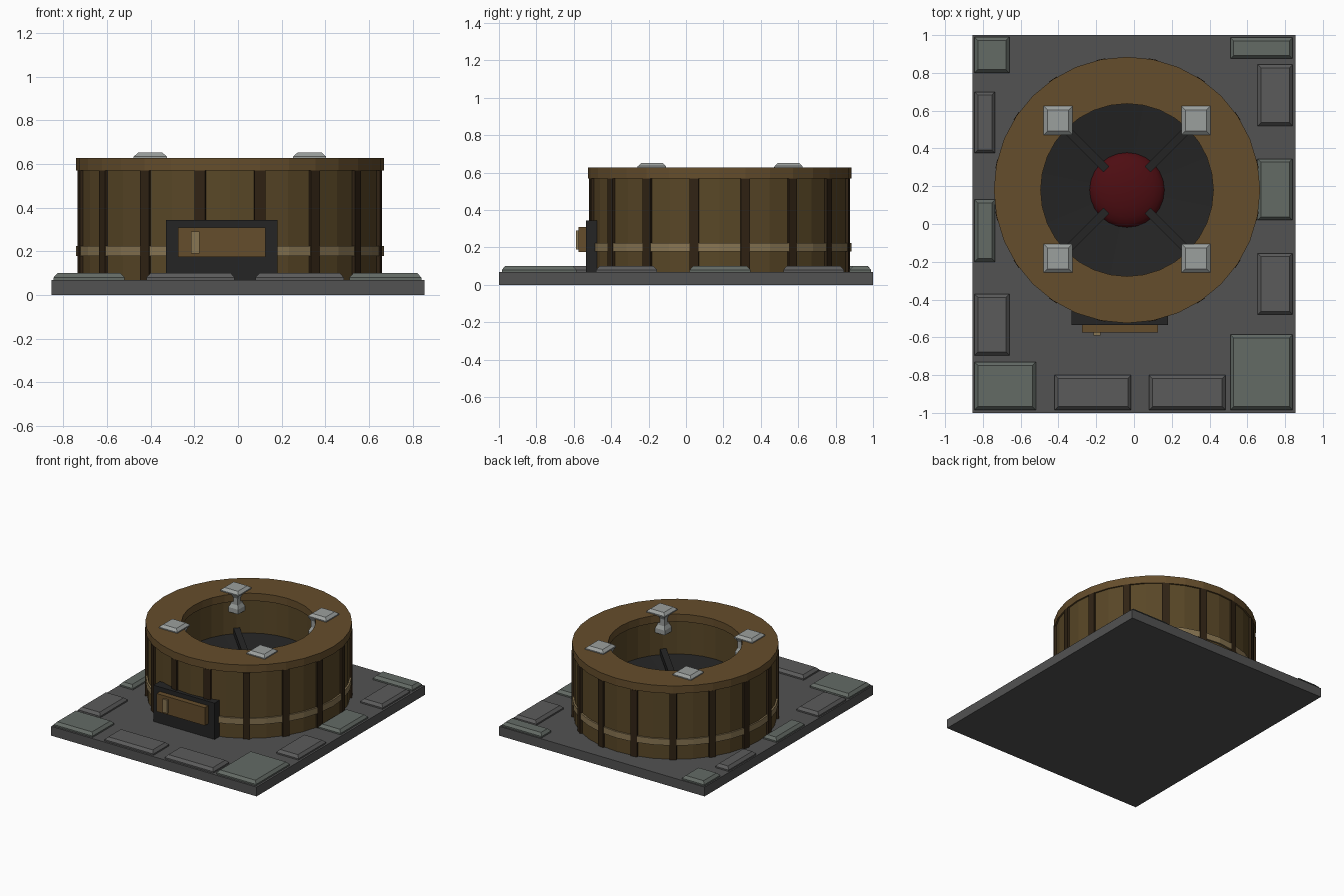
import bpy, bmesh, math
from mathutils import Vector, Matrix

if "Cube" in bpy.data.objects:
    bpy.data.objects.remove(bpy.data.objects["Cube"])

CX, CY = -0.037, 0.18      # centre of the round pit
SEG = 32


def mat(name, r, g, b):
    m = bpy.data.materials.new(name)
    m.diffuse_color = (r, g, b, 1)
    m.use_nodes = True
    m.node_tree.nodes["Principled BSDF"].inputs["Base Color"].default_value = m.diffuse_color
    return m


STONE = mat("stone", .085, .085, .085)
TILE = mat("tile_grey", .105, .105, .105)
MOSS = mat("tile_green", .125, .145, .13)
BRONZE = mat("bronze", .13, .075, .025)
WALL = mat("wall_bronze", .10, .063, .02)
RIB = mat("dark_bronze", .03, .017, .007)
BRASS = mat("brass", .25, .18, .085)
IRON = mat("iron", .018, .018, .018)
RED = mat("ember_red", .075, .004, .006)
STEEL = mat("steel", .33, .35, .34)


def finish(name, bm, m):
    bmesh.ops.recalc_face_normals(bm, faces=bm.faces)
    me = bpy.data.meshes.new(name)
    bm.to_mesh(me)
    bm.free()
    me.materials.append(m)
    ob = bpy.data.objects.new(name, me)
    bpy.context.collection.objects.link(ob)
    return ob


def loft(name, sections, m):
    """Stack of rectangles (x0, x1, y0, y1, z), capped at both ends."""
    bm = bmesh.new()
    rings = [[bm.verts.new(p) for p in ((a, c, z), (b, c, z), (b, d, z), (a, d, z))]
             for a, b, c, d, z in sections]
    for lo, hi in zip(rings, rings[1:]):
        for i in range(4):
            j = (i + 1) % 4
            bm.faces.new((lo[i], lo[j], hi[j], hi[i]))
    bm.faces.new(rings[0])
    bm.faces.new(rings[-1])
    return finish(name, bm, m)


def box(name, x0, x1, y0, y1, z0, z1, m):
    return loft(name, [(x0, x1, y0, y1, z0), (x0, x1, y0, y1, z1)], m)


def slab(name, x0, x1, y0, y1, z0, z1, m, inset=.018):
    """Block with a chamfered top edge."""
    return loft(name, [(x0, x1, y0, y1, z0), (x0, x1, y0, y1, z0 + (z1 - z0) * .35),
                       (x0 + inset, x1 - inset, y0 + inset, y1 - inset, z1)], m)


def ring(name, profile, m, closed=True):
    """Revolve an (r, z) profile about the pit centre."""
    bm = bmesh.new()
    loops = []
    for k in range(SEG):
        a = 2 * math.pi * k / SEG
        loops.append([bm.verts.new((CX + r * math.cos(a), CY + r * math.sin(a), z))
                      for r, z in profile])
    n = len(profile)
    for k in range(SEG):
        p, q = loops[k], loops[(k + 1) % SEG]
        for i in range(n if closed else n - 1):
            j = (i + 1) % n
            bm.faces.new((p[i], q[i], q[j], p[j]))
    return finish(name, bm, m)


# Base plate and paving slabs
box("base_plate", -.855, .855, -1, 1, 0, .07, STONE)
green = [(-.845, -.66, .80, .99), (.51, .84, .875, .988), (.655, .84, .02, .345),
         (-.845, -.735, -.2, .13), (-.845, -.52, -.985, -.73), (.51, .84, -.985, -.585)]
grey = [(-.845, -.735, .375, .70), (.655, .84, .52, .845), (.655, .84, -.48, -.155),
        (-.845, -.66, -.695, -.37), (-.42, -.015, -.985, -.80), (.08, .485, -.985, -.80)]
for t in green:
    slab("green_slab", *t, .07, .10, MOSS)
for t in grey:
    slab("grey_slab", *t, .07, .10, TILE)

# Round wall, top rim and band
ring("pit_wall", [(.693, .07), (.693, .57), (.475, .57), (.475, .07)], WALL)
ring("top_rim", [(.705, .57), (.705, .627), (.457, .627), (.457, .57)], BRONZE)
ring("brass_band", [(.690, .178), (.705, .178), (.705, .225), (.690, .225)], BRASS)

# Upright ribs around the wall
for k in range(16):
    a = math.radians(11.25 + 22.5 * k)
    rib = box("wall_rib", .67, .706, -.025, .025, .07, .57, RIB)
    rib.data.transform(Matrix.Translation((CX, CY, 0)) @ Matrix.Rotation(a, 4, 'Z'))

# Dark hearth floor and red dome
ring("hearth_floor", [(.48, .32), (.19, .28), (.19, .20), (.48, .20)], IRON)
bm = bmesh.new()
bmesh.ops.create_uvsphere(bm, u_segments=24, v_segments=12, radius=.205)
bm.transform(Matrix.Translation((CX, CY, .26)) @ Matrix.Diagonal((1, 1, .4, 1)))
dome = finish("ember_dome", bm, RED)
for p in dome.data.polygons:
    p.use_smooth = True

# Four hearth bars, clamp posts and clamp caps
for sx in (-1, 1):
    for sy in (-1, 1):
        a = math.atan2(sy, sx)
        bar = box("hearth_bar", 0, .33, -.022, .022, -.022, .022, IRON)
        bar.data.transform(Matrix.Translation((CX, CY, 0)) @ Matrix.Rotation(a, 4, 'Z')
                           @ Matrix.Translation((.155, 0, .32))
                           @ Matrix.Rotation(-.06, 4, 'Y'))

        x, y, h = CX + sx * .365, CY + .003 + sy * .365, .076
        slab("clamp_cap", x - h, x + h, y - h, y + h, .625, .652, STEEL, .02)
        px, py = CX + sx * .338, CY + sy * .338
        loft("clamp_post", [(px - w, px + w, py - w, py + w, z) for w, z in
                            ((.046, .49), (.046, .525), (.034, .55), (.034, .60), (.048, .63))],
             STEEL)

# Front hatch: frame, panel, handle
box("hatch_frame", -.33, .18, -.535, -.46, .07, .343, IRON)
box("hatch_panel", -.275, .127, -.575, -.53, .175, .31, BRONZE)
box("hatch_handle", -.215, -.177, -.589, -.57, .19, .29, BRASS)
